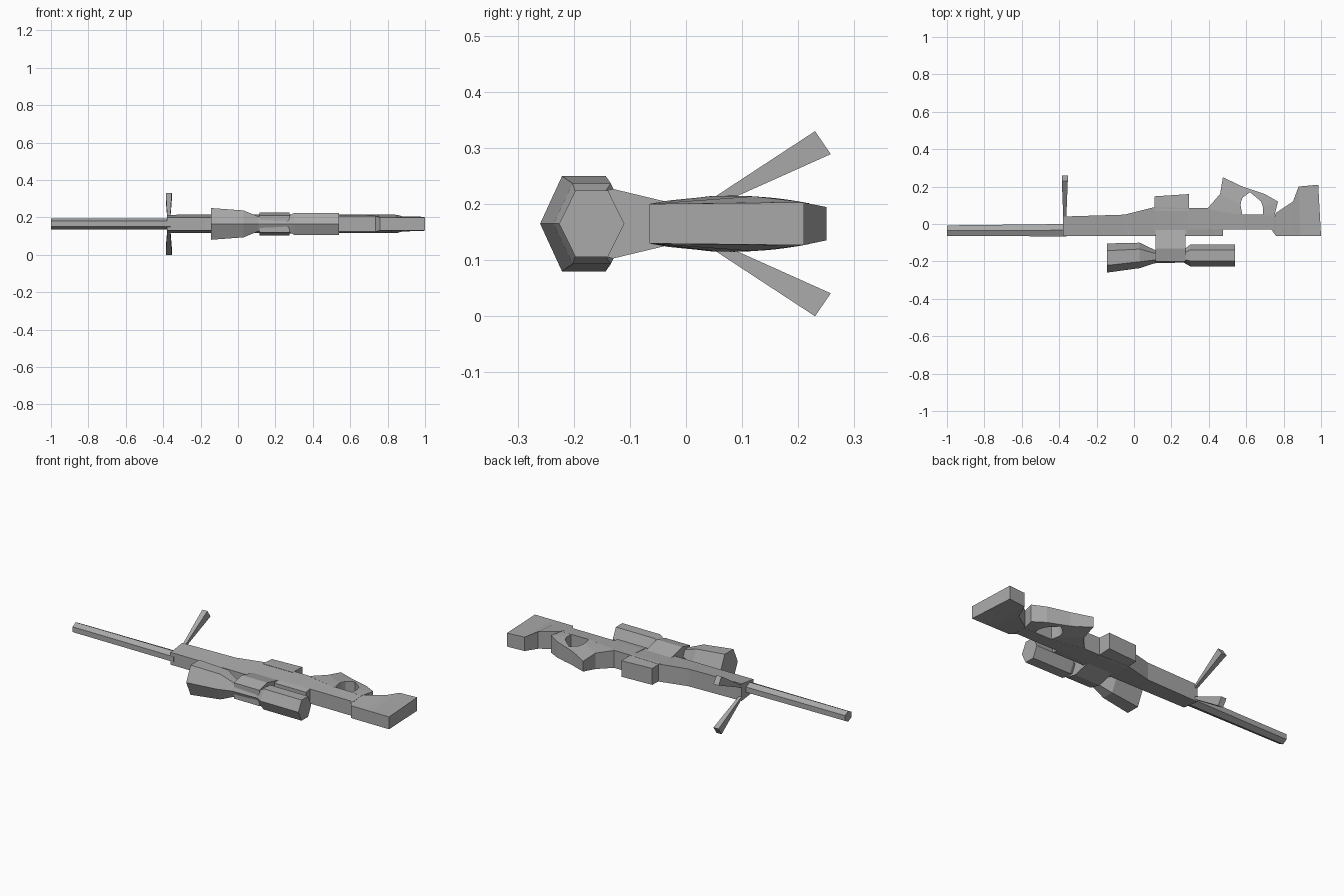
import bpy
import bmesh
from math import cos, sin, pi

if "Cube" in bpy.data.objects:
    bpy.data.objects.remove(bpy.data.objects["Cube"], do_unlink=True)

MIDDLE = 0.165      # height of the plane of symmetry
TOP_LINE = -0.065   # straight edge along receiver and butt
WRIST_LINE = -0.03  # lowered edge along the stock wrist

grey = bpy.data.materials.new("plain grey")
grey.use_nodes = True
colour = (0.4, 0.4, 0.4, 1)
grey.diffuse_color = colour
grey.node_tree.nodes["Principled BSDF"].inputs["Base Color"].default_value = colour


def loft(name, rings):
    """Skin a run of equal-sized rings and cap both ends."""
    bm = bmesh.new()
    rows = [[bm.verts.new(point) for point in ring] for ring in rings]
    for near, far in zip(rows, rows[1:]):
        for i in range(len(near)):
            bm.faces.new((near[i - 1], near[i], far[i], far[i - 1]))
    bm.faces.new(rows[0])
    bm.faces.new(rows[-1])
    bmesh.ops.recalc_face_normals(bm, faces=bm.faces)
    mesh = bpy.data.meshes.new(name)
    bm.to_mesh(mesh)
    bm.free()
    mesh.materials.append(grey)
    bpy.context.collection.objects.link(bpy.data.objects.new(name, mesh))


def body_thickness(y):
    """Half thickness: fullest at the belly, thinner towards either edge."""
    return 0.05 - 0.7 * (y - 0.08) ** 2


def mount_thickness(y):
    """Half thickness: widest where the mount wraps the scope tube."""
    return 0.062 - 0.24 * abs(y + 0.13)


def slab(name, stations, thickness=body_thickness):
    """Flat part: each station joins a point on one edge to one on the other."""
    rings = []
    for left, right in stations:
        ring = []
        for (x, y), sides in ((left, (-1, 1)), (right, (1, -1))):
            ring += [(x, y, MIDDLE + side * thickness(y)) for side in sides]
        rings.append(ring)
    loft(name, rings)


def tube(name, stations, turn):
    """Six-sided tube along x: stations are (x, centre y, radius y, radius z)."""
    angles = [turn + step * pi / 3 for step in range(6)]
    loft(name, [[(x, y + wide * cos(angle), MIDDLE + tall * sin(angle))
                 for angle in angles] for x, y, wide, tall in stations])


# Barrel
tube("barrel", [(-1, -0.036, 0.033, 0.03), (-0.36, -0.033, 0.038, 0.03)], pi / 6)

# Forend, receiver, rear rail and magazine
slab("receiver", [((x, TOP_LINE), (x, belly)) for x, belly in
                  ((-0.38, 0.04), (-0.05, 0.05), (0.11, 0.09), (0.3, 0.085))])
slab("rear_rail", [((x, TOP_LINE), (x, WRIST_LINE)) for x in (0.29, 0.475)])
slab("magazine", [((0.11, 0.07), (0.295, 0.07)), ((0.11, 0.148), (0.295, 0.16))])

# Stock: wrist, grip, thumbhole loop and butt
slab("stock_wrist", [((x, WRIST_LINE), (x, belly)) for x, belly in
                     ((0.29, 0.085), (0.4, 0.085), (0.58, 0.05), (0.75, 0.05))])
slab("grip", [
    ((0.39, 0.08), (0.58, 0.045)),
    ((0.46, 0.16), (0.57, 0.1)),
    ((0.475, 0.25), (0.58, 0.2)),
])
slab("thumbhole_loop", [
    ((0.53, 0.22), (0.565, 0.1)),
    ((0.58, 0.2), (0.58, 0.14)),
    ((0.64, 0.18), (0.62, 0.17)),
    ((0.7, 0.16), (0.68, 0.12)),
    ((0.77, 0.12), (0.69, 0.09)),
    ((0.75, 0.04), (0.69, 0.045)),
])
slab("butt", [((0.735, WRIST_LINE), (0.755, 0.05))] + [
    ((x, TOP_LINE), (x - lean, belly)) for x, lean, belly in
    ((0.76, 0, 0.06), (0.85, 0, 0.12), (0.89, 0.01, 0.2), (1, 0.015, 0.21))])

# Scope: flared front, narrow middle and straight eyepiece
tube("scope", [
    (-0.145, -0.182, 0.078, 0.098),
    (0.03, -0.168, 0.068, 0.083),
    (0.11, -0.174, 0.036, 0.045),
    (0.265, -0.172, 0.034, 0.045),
] + [(x, -0.168, 0.058, 0.068) for x in (0.3, 0.54)], 0)
slab("scope_mount", [((0.115, y), (0.275, y)) for y in (WRIST_LINE, -0.13, -0.2)],
     mount_thickness)

# Bipod legs, mirrored about the middle plane and widening to the feet
for label, side in (("upper", 1), ("lower", -1)):
    rings = []
    for half, inner, outer in ((0.008, (0.03, 0.034), (0.035, 0.024)),
                               (0.016, (0.23, 0.165), (0.258, 0.124))):
        corners = ((-half, inner), (half, inner), (half, outer), (-half, outer))
        rings.append([(offset - 0.37, y, MIDDLE + side * z)
                      for offset, (y, z) in corners])
    loft(label + "_bipod_leg", rings)
